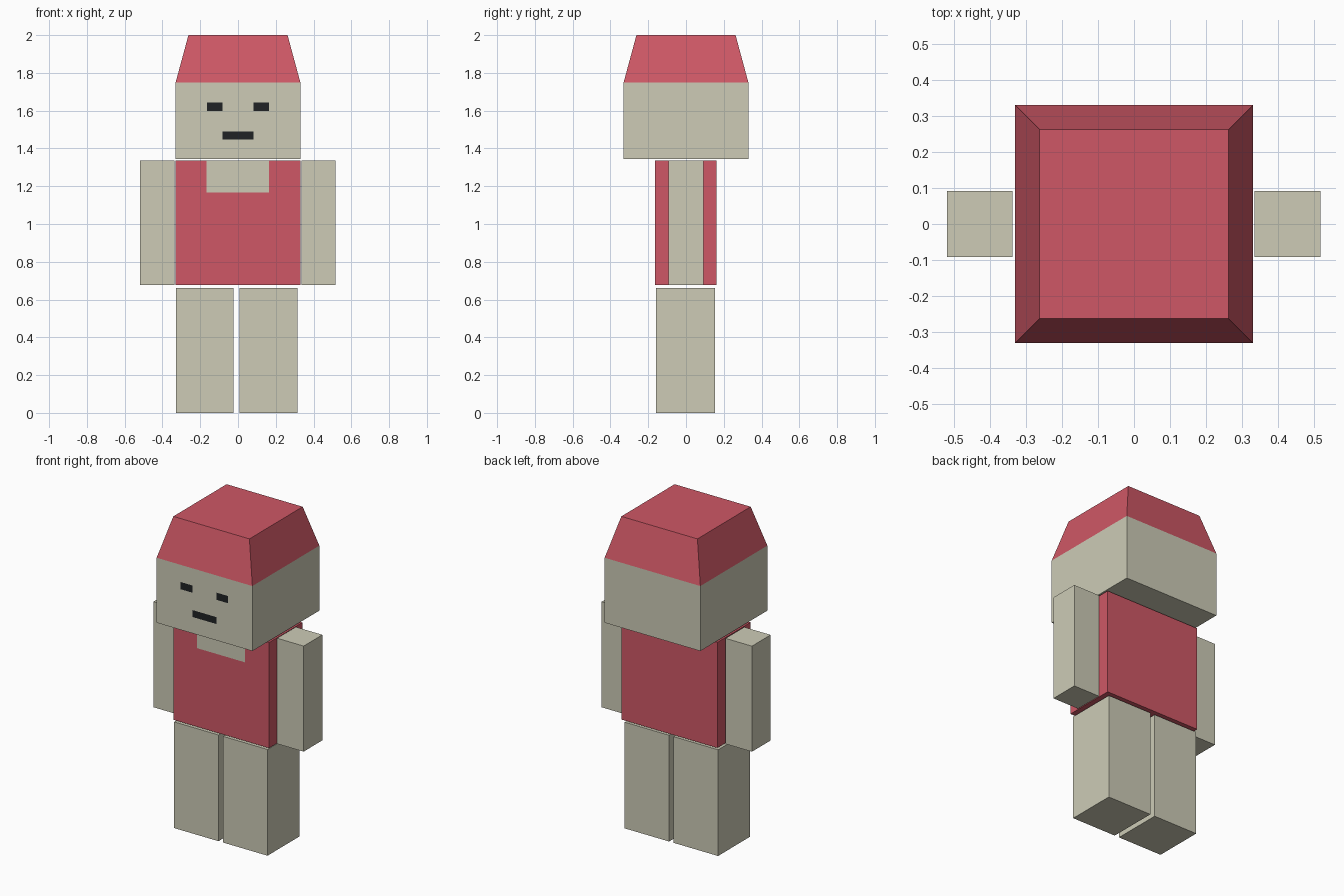
import bpy
import bmesh
from mathutils import Vector

if "Cube" in bpy.data.objects:
    bpy.data.objects.remove(bpy.data.objects["Cube"])


def material(name, rgb):
    m = bpy.data.materials.new(name)
    m.diffuse_color = (*rgb, 1)
    m.use_nodes = True
    m.node_tree.nodes["Principled BSDF"].inputs["Base Color"].default_value = m.diffuse_color
    return m


BEIGE = material("beige skin", (0.61, 0.60, 0.47))
RED = material("red cloth", (0.62, 0.097, 0.132))
BLACK = material("black face detail", (0.014, 0.016, 0.018))


def box(lo, hi):
    """Axis-aligned box between two corners."""
    bm = bmesh.new()
    bmesh.ops.create_cube(bm, size=1)
    lo, hi = Vector(lo), Vector(hi)
    for v in bm.verts:
        v.co = (lo + hi) / 2 + v.co * (hi - lo)
    return bm


def cut(bm, axis, value, front_only=True):
    """Slice the faces, or just the front ones, with an axis plane."""
    bm.normal_update()
    faces = [f for f in bm.faces if not front_only or f.normal.y < -0.99]
    edges = {e for f in faces for e in f.edges}
    verts = {v for f in faces for v in f.verts}
    point, normal = Vector(), Vector()
    point[axis], normal[axis] = value, 1
    bmesh.ops.bisect_plane(bm, geom=faces + list(edges) + list(verts),
                           plane_co=point, plane_no=normal, dist=1e-5)


def paint_front(bm, x0, x1, z0, z1, index):
    """Colour the front faces lying inside a rectangle."""
    bm.normal_update()
    for f in bm.faces:
        c = f.calc_center_median()
        if f.normal.y < -0.99 and x0 < c.x < x1 and z0 < c.z < z1:
            f.material_index = index


def finish(name, bm, *mats):
    bmesh.ops.recalc_face_normals(bm, faces=bm.faces)
    me = bpy.data.meshes.new(name)
    bm.to_mesh(me)
    bm.free()
    for m in mats:
        me.materials.append(m)
    bpy.context.collection.objects.link(bpy.data.objects.new(name, me))


# Head with tapered red cap
head = box((-0.33, -0.33, 1.345), (0.33, 0.33, 2.0))
cut(head, 2, 1.75, front_only=False)
for v in head.verts:
    if v.co.z > 1.9:
        v.co.x *= 0.795
        v.co.y *= 0.795
for f in head.faces:
    f.material_index = int(f.calc_center_median().z > 1.75)

# Eyes and mouth cut into the face
for z in (1.447, 1.49, 1.598, 1.643):
    cut(head, 2, z)
for x in (-0.165, -0.082, 0.082, 0.163):
    cut(head, 0, x)
paint_front(head, -0.165, -0.082, 1.598, 1.643, 2)
paint_front(head, 0.082, 0.163, 1.598, 1.643, 2)
paint_front(head, -0.082, 0.082, 1.447, 1.49, 2)
finish("head", head, BEIGE, RED, BLACK)

# Shirt with square neckline
torso = box((-0.33, -0.165, 0.677), (0.33, 0.162, 1.335))
cut(torso, 2, 1.167)
for x in (-0.167, 0.163):
    cut(torso, 0, x)
paint_front(torso, -0.167, 0.163, 1.167, 1.335, 1)
finish("torso", torso, RED, BEIGE)

# Arms
for side, x0, x1 in (("left", -0.519, -0.337), ("right", 0.335, 0.517)):
    finish(side + "_arm", box((x0, -0.092, 0.677), (x1, 0.092, 1.335)), BEIGE)

# Legs
for side, x0, x1 in (("left", -0.329, -0.023), ("right", 0.009, 0.315)):
    finish(side + "_leg", box((x0, -0.159, 0), (x1, 0.154, 0.662)), BEIGE)
